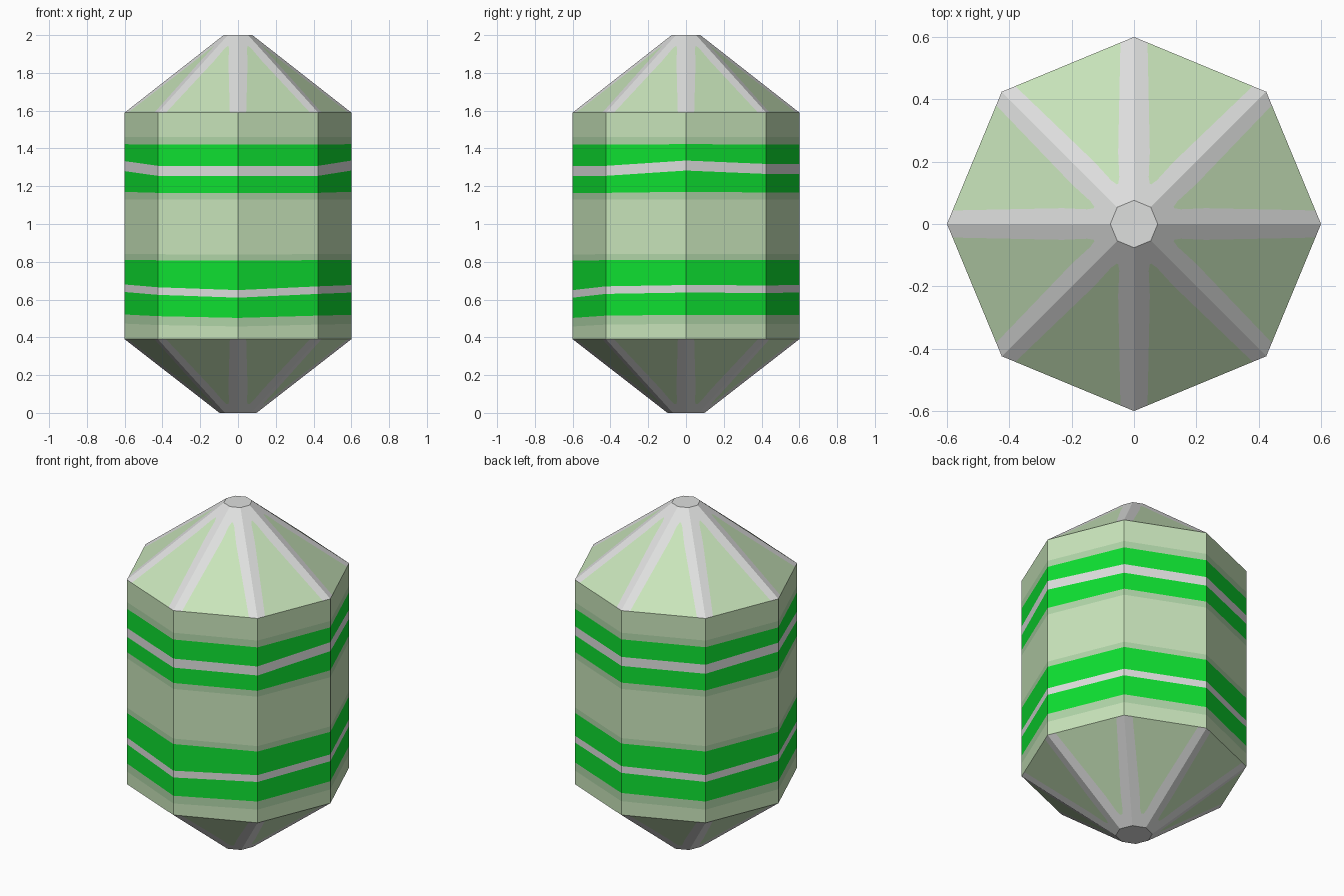
import bpy, bmesh, math
from mathutils import Vector

if "Cube" in bpy.data.objects:
    bpy.data.objects.remove(bpy.data.objects["Cube"])


def make_material(name, rgb):
    m = bpy.data.materials.new(name)
    lin = [((c / 255 + 0.055) / 1.055) ** 2.4 for c in rgb]
    m.diffuse_color = (*lin, 1)
    m.use_nodes = True
    m.node_tree.nodes["Principled BSDF"].inputs["Base Color"].default_value = m.diffuse_color
    return m


MATS = [make_material("pale green", (200, 228, 186)),
        make_material("light grey", (222, 223, 222)),
        make_material("bright green", (14, 224, 49)),
        make_material("soft green", (176, 213, 168))]
PALE, GREY, GREEN, SOFT = range(4)
N, R = 8, 0.6
Z_LOW, Z_HIGH = 0.39, 1.59


def point(k, r, z):
    a = 2 * math.pi * k / N
    return Vector((r * math.cos(a), r * math.sin(a), z))


def finish(name, bm):
    bmesh.ops.remove_doubles(bm, verts=bm.verts, dist=1e-5)
    bmesh.ops.recalc_face_normals(bm, faces=bm.faces)
    # open shells: make every face look away from the middle
    for f in bm.faces:
        if f.normal.dot(f.calc_center_median() - Vector((0, 0, 1))) < 0:
            f.normal_flip()
    me = bpy.data.meshes.new(name)
    bm.to_mesh(me)
    bm.free()
    for m in MATS:
        me.materials.append(m)
    bpy.context.collection.objects.link(bpy.data.objects.new(name, me))


def add_face(bm, pts, mat):
    f = bm.faces.new([bm.verts.new(p) for p in pts])
    f.material_index = mat


# Eight-sided body, cut into bands; the grey lines waver a little per corner
LOW = [.012, .01, .012, .005, .015, 0, -.015, .005]
HIGH = [.028, .01, .01, .01, .025, 0, 0, 0]
# (height of the band's top, wobble table, wobble strength, colour below)
BANDS = [(0.465, LOW, 0.5, PALE), (0.512, LOW, 0.6, SOFT),
         (0.625, LOW, 1, GREEN), (0.665, LOW, 1, GREY),
         (0.808, LOW, 0.1, GREEN), (0.84, LOW, 0.1, SOFT),
         (1.13, HIGH, 0, PALE), (1.165, HIGH, 0.2, SOFT),
         (1.255, HIGH, 1, GREEN), (1.308, HIGH, 1, GREY),
         (1.42, HIGH, 0.1, GREEN), (1.46, HIGH, 0, SOFT),
         (Z_HIGH, HIGH, 0, PALE)]
bm = bmesh.new()
below = [Z_LOW] * N
for z, table, strength, mat in BANDS:
    above = [z + t * strength for t in table]
    for k in range(N):
        j = (k + 1) % N
        add_face(bm, [point(k, R, below[k]), point(j, R, below[j]),
                      point(j, R, above[j]), point(k, R, above[k])], mat)
    below = above
finish("banded_body", bm)


# Tapered ends: grey ribs along the edges, a pale panel on each side
def tapered_end(name, z_wide, z_tip, r_tip, r_panel, rib=0.047):
    bm = bmesh.new()
    for k in range(N):
        a, b = point(k, R, z_wide), point(k + 1, R, z_wide)
        c, d = point(k + 1, r_tip, z_tip), point(k, r_tip, z_tip)
        along = (b - a).normalized()

        def inner(r, width):
            t = (R - r) / (R - r_tip)
            return a.lerp(d, t) + along * width, b.lerp(c, t) - along * width

        rows = [inner(R, rib), inner(r_panel + 0.1, rib + 0.008),
                inner(r_panel + 0.02, rib + 0.004), inner(r_panel, rib + 0.008)]
        left, right = [p[0] for p in rows], [p[1] for p in rows]
        add_face(bm, left + right[::-1], PALE)
        add_face(bm, [a] + left + [d], GREY)
        add_face(bm, [b] + right + [c], GREY)
        add_face(bm, [d, left[-1], right[-1], c], GREY)
    add_face(bm, [point(k, r_tip, z_tip) for k in range(N)], GREY)
    finish(name, bm)


tapered_end("roof", Z_HIGH, 2.0, 0.076, 0.15)
tapered_end("base", Z_LOW, 0.0, 0.098, 0.16)
